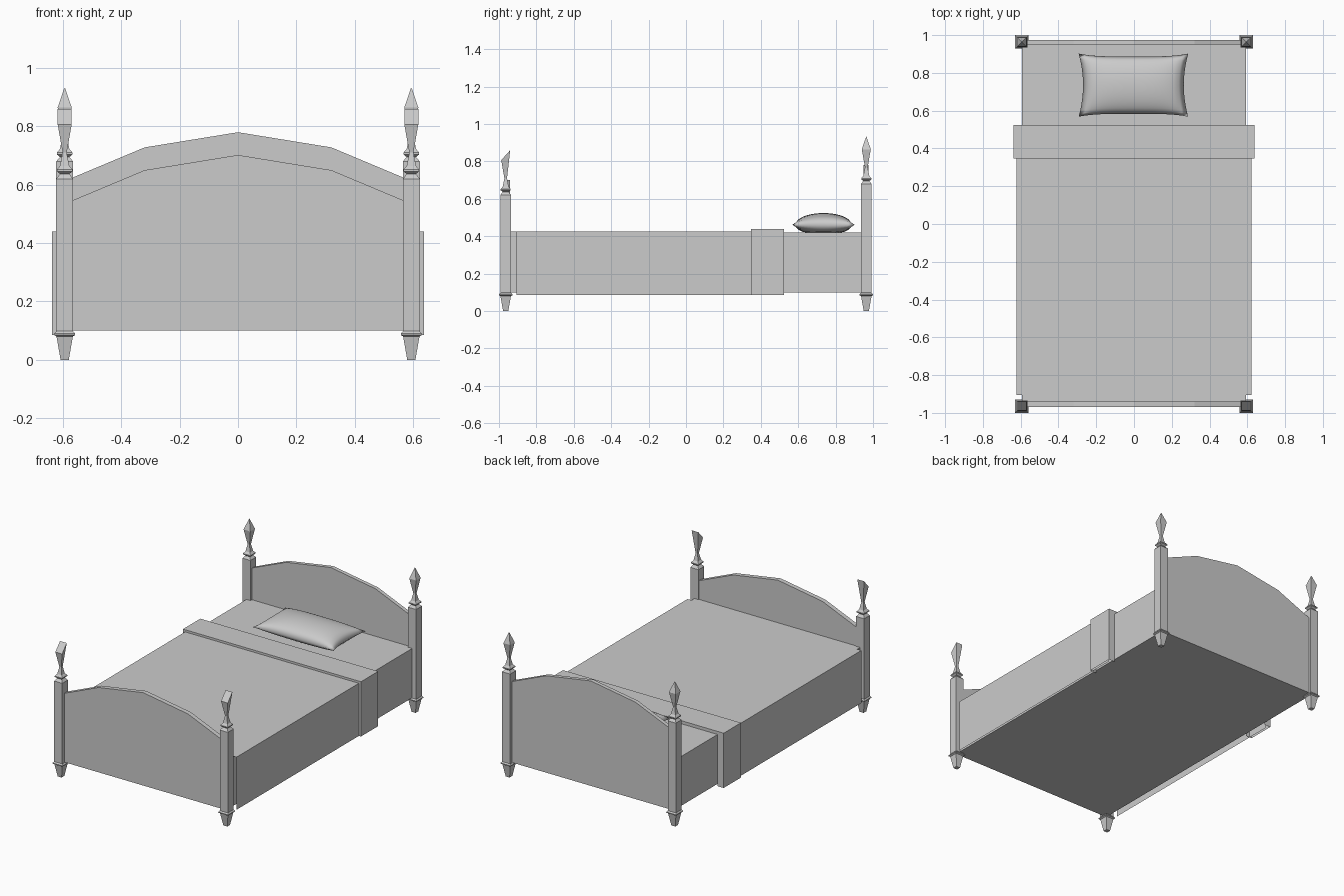
import bpy, bmesh
from mathutils import Vector

if "Cube" in bpy.data.objects:
    bpy.data.objects.remove(bpy.data.objects["Cube"])

def finish(name, bm, smooth=False):
    bmesh.ops.recalc_face_normals(bm, faces=bm.faces)
    me = bpy.data.meshes.new(name)
    bm.to_mesh(me)
    bm.free()
    for p in me.polygons:
        p.use_smooth = smooth
    ob = bpy.data.objects.new(name, me)
    bpy.context.collection.objects.link(ob)
    return ob

def box(name, x0, x1, y0, y1, z0, z1):
    bm = bmesh.new()
    bmesh.ops.create_cube(bm, size=1)
    for v in bm.verts:
        v.co = Vector(((x0 + x1) / 2 + v.co.x * (x1 - x0),
                       (y0 + y1) / 2 + v.co.y * (y1 - y0),
                       (z0 + z1) / 2 + v.co.z * (z1 - z0)))
    return finish(name, bm)

def post(name, cx, cy, profile, slant=0.0):
    """Square turned post lofted through (half width, z); slant lifts the back of the top."""
    bm = bmesh.new()
    rings = []
    for h, z in profile:
        rings.append([bm.verts.new((cx + sx * h, cy + sy * h, z))
                      for sx, sy in ((-1, -1), (1, -1), (1, 1), (-1, 1))])
    for a, b in zip(rings, rings[1:]):
        for i in range(4):
            j = (i + 1) % 4
            bm.faces.new((a[i], a[j], b[j], b[i]))
    bm.faces.new(rings[0])
    bm.faces.new(rings[-1])
    for v in rings[-1][2:]:
        v.co.z += slant
    return finish(name, bm)

def board(name, y0, y1, drop):
    """Arched panel extruded in y."""
    half = [(0.58, 0.10), (0.58, 0.619 - drop), (0.32, 0.728 - drop)]
    pts = half + [(0, 0.78 - drop)] + [(-x, z) for x, z in reversed(half)]
    bm = bmesh.new()
    f = bm.faces.new([bm.verts.new((x, y0, z)) for x, z in pts])
    r = bmesh.ops.extrude_face_region(bm, geom=[f])
    bmesh.ops.translate(bm, vec=(0, y1 - y0, 0),
                        verts=[g for g in r['geom'] if isinstance(g, bmesh.types.BMVert)])
    return finish(name, bm)

def drape(name, hx, y_side, y0, y1, z0, z1, inner=None):
    """Thin cover over the mattress, open below; inner=(x, z) closes both ends inwards."""
    bm = bmesh.new()
    def row(y, yl, x, z):
        return [bm.verts.new(c) for c in ((-x, yl, z0), (-x, yl, z), (x, yl, z), (x, yl, z0))]
    a, b = row(y0, y_side, hx, z1), row(y1, y1, hx, z1)
    pairs = [(a, b)]
    if inner:
        ix, iz = inner
        pairs += [(a, row(y0, y0, ix, iz)), (b, row(y1, y1, ix, iz))]
    for p, q in pairs:
        for i in range(3):
            bm.faces.new((p[i], p[i + 1], q[i + 1], q[i]))
    return finish(name, bm)

# Posts: shared lower part, then the head or foot finial
def lower(top):
    return [(0.014, 0), (0.028, 0.08), (0.036, 0.085), (0.036, 0.09), (0.029, 0.098),
            (0.029, top), (0.016, top + 0.017), (0.027, top + 0.026), (0.027, top + 0.032),
            (0.016, top + 0.045), (0.007, top + 0.09)]

head = lower(0.678)
head[5:6] = [(0.029, 0.68)]
head += [(0.024, 0.81 + 0.055), (0.001, 0.932)]
foot = lower(0.62) + [(0.024, 0.807)]
for s, side in ((-1, "left"), (1, "right")):
    post("head_post_" + side, s * 0.594, 0.964, head)
    post("foot_post_" + side, s * 0.594, -0.964, foot, slant=0.053)

# End boards
board("headboard", 0.950, 0.975, 0)
board("footboard", -0.970, -0.940, 0.078)

# Mattress and covers
box("mattress", -0.594, 0.594, -0.94, 0.95, 0.10, 0.42)
drape("blanket", 0.623, -0.905, -0.905, 0.50, 0.085, 0.426)
box("blanket_foot_end", -0.594, 0.594, -0.94, -0.905, 0.40, 0.426)
drape("folded_sheet", 0.638, 0.348, 0.348, 0.525, 0.085, 0.44, inner=(0.594, 0.42))

# Pillow: pinched grid, puffed above and below the seam
bm = bmesh.new()
N = 20
for puff in (0.063, -0.055):
    grid = []
    for i in range(N + 1):
        line = []
        for j in range(N + 1):
            u, v = i / N * 2 - 1, j / N * 2 - 1
            t = (max(0, 1 - abs(u) ** 3) * max(0, 1 - v * v)) ** 0.5
            x = 0.29 * u * (1 - 0.08 * (1 - v * v)) - 0.003
            y = 0.735 + 0.167 * v * (1 - 0.09 * (1 - u ** 4))
            line.append(bm.verts.new((x, y, max(0.421, 0.461 + puff * t))))
        grid.append(line)
    for i in range(N):
        for j in range(N):
            bm.faces.new((grid[i][j], grid[i + 1][j], grid[i + 1][j + 1], grid[i][j + 1]))
bmesh.ops.remove_doubles(bm, verts=bm.verts, dist=0.0005)
finish("pillow", bm, smooth=True)
